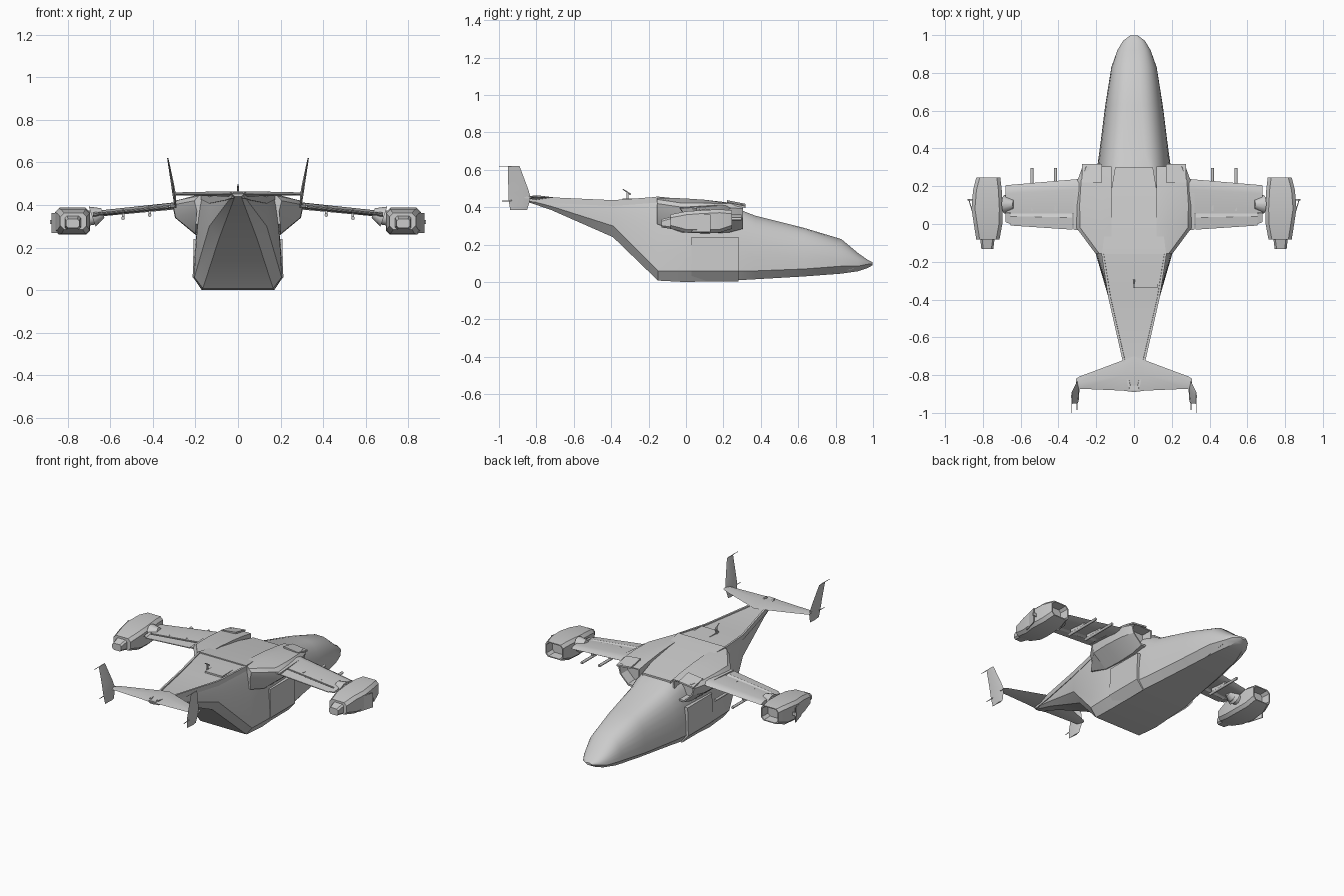
import bpy, bmesh, math
from mathutils import Vector

if "Cube" in bpy.data.objects:
    bpy.data.objects.remove(bpy.data.objects["Cube"])


def finish(name, bm, mirror=False, angle=28):
    bmesh.ops.remove_doubles(bm, verts=bm.verts, dist=1e-5)
    bmesh.ops.recalc_face_normals(bm, faces=bm.faces)
    me = bpy.data.meshes.new(name)
    bm.to_mesh(me)
    bm.free()
    me.shade_smooth()
    me.set_sharp_from_angle(angle=math.radians(angle))
    ob = bpy.data.objects.new(name, me)
    bpy.context.collection.objects.link(ob)
    if mirror:
        ob.modifiers.new("Mirror", 'MIRROR')
    return ob


def loft(name, rings, mirror=False, angle=28):
    """Skin a list of equal-length point rings and cap both ends."""
    bm = bmesh.new()
    vs = [[bm.verts.new(p) for p in r] for r in rings]
    n = len(vs[0])
    for a, b in zip(vs, vs[1:]):
        for i in range(n):
            j = (i + 1) % n
            bm.faces.new((a[i], a[j], b[j], b[i]))
    bm.faces.new(vs[0])
    bm.faces.new(vs[-1][::-1])
    return finish(name, bm, mirror, angle)


def box(name, x, y, z, mirror=False):
    rings = [[(x[0], yy, z[0]), (x[1], yy, z[0]), (x[1], yy, z[1]), (x[0], yy, z[1])] for yy in y]
    return loft(name, rings, mirror)


def tube(name, p, q, r1, r2, mirror=False, n=8):
    p, q = Vector(p), Vector(q)
    rot = (q - p).to_track_quat('Z', 'Y')
    circ = [Vector((math.cos(t), math.sin(t), 0)) for t in (2 * math.pi * i / n for i in range(n))]
    return loft(name, [[c + rot @ (v * r) for v in circ] for c, r in ((p, r1), (q, r2))], mirror, 50)


def recess(ring, y, s):
    """Shrunken copy of a ring placed at y, for hollow intakes."""
    c = sum((Vector(p) for p in ring), Vector()) / len(ring)
    out = [c + (Vector(p) - c) * s for p in ring]
    return [(p.x, y, p.z) for p in out]


# Fuselage: flat belly, chined lower sides, curved upper sides, flat deck
def hull_ring(y, zb, zt, wb, wm, zl, wt, cx, cz):
    half = [(wb, zb)]
    for i in range(9):
        t = i / 8
        a, b, c = (1 - t) ** 2, 2 * t * (1 - t), t * t
        half.append((a * wm + b * cx + c * wt, a * zl + b * cz + c * zt))
    return [(x, y, z) for x, z in half] + [(-x, y, z) for x, z in reversed(half)]


stations = [
    (.998, .09, .105, .008, .02, .097, .005, .02, .104),
    (.97, .075, .12, .03, .058, .095, .015, .055, .117),
    (.92, .058, .155, .05, .088, .085, .02, .088, .148),
    (.83, .045, .23, .08, .120, .085, .03, .122, .21),
    (.63, .03, .29, .11, .152, .07, .04, .155, .285),
    (.37, .015, .355, .145, .185, .06, .06, .188, .345),
    (.28, .010, .39, .16, .198, .06, .09, .197, .37),
    (.0, .0, .435, .17, .21, .06, .14, .20, .38),
    (-.15, .008, .452, .165, .205, .06, .165, .195, .35),
    (-.39, .24, .432, .09, .135, .30, .13, .137, .37),
    (-.72, .385, .446, .035, .056, .405, .055, .056, .43),
    (-.88, .44, .458, .015, .025, .447, .022, .025, .452)]
loft("fuselage", [hull_ring(*s) for s in stations], angle=32)

# Raised roof plate between the shoulders and hatch behind it
loft("roof_plate", [[(-w, y, z - .03), (w, y, z - .03), (w, y, z), (-w, y, z)]
                    for y, z, w in ((.30, .393, .10), (.0, .442, .15), (-.16, .458, .17))])
box("roof_hatch", (0, .125), (-.34, -.16), (.42, .446))

# Rails along the boom edges
loft("boom_rail", [[(x - .012, y, z - .025), (x + .006, y, z - .025), (x + .006, y, z + .006), (x - .006, y, z + .006)]
                   for x, y, z in ((.168, -.15, .45), (.13, -.39, .432), (.055, -.72, .447), (.025, -.86, .457))], True)

# Side doors lying over the chine
loft("side_door", [[(.165, y, .003), (.213, y, .06), (.208, y, .24), (.18, y, .24), (.18, y, .07), (.15, y, .02)]
                   for y in (.03, .28)], True)


# Shoulder engine housings with hollow front intakes
def shoulder(y, xo, zt, zo, zl, zb):
    return [(.12, y, zt), (.18, y, zt), (xo - .02, y, zo + .012), (xo, y, zo - .01),
            (xo - .012, y, zl), (.20, y, zb), (.12, y, zb)]


front = shoulder(.305, .272, .412, .402, .345, .285)
loft("shoulder_housing", [
    shoulder(-.155, .205, .45, .43, .37, .31), shoulder(-.02, .305, .448, .41, .34, .265),
    shoulder(.10, .308, .44, .41, .34, .26), shoulder(.23, .300, .425, .408, .34, .265),
    front, recess(front, .305, .86), recess(front, .24, .8)], True)
loft("intake_lip", [[(.17, y, z), (.275, y, z - .012), (.275, y, z - .002), (.17, y, z + .01)]
                    for y, z in ((.318, .408), (.22, .428))], True)


# Wings with separate drooped flaps
def foil(x, le, te, z, t):
    m = le - .3 * (le - te)
    return [(x, le, z), (x, le - .02, z + t * .35), (x, m, z + t * .5), (x, te, z + t * .15),
            (x, te, z - t * .15), (x, m, z - t * .5), (x, le - .02, z - t * .35)]


loft("wing", [foil(.27, .24, .055, .398, .034), foil(.68, .205, .055, .357, .028)], True)
loft("flap", [foil(.325, .062, -.03, .390, .018), foil(.655, .062, -.008, .357, .015)], True)
loft("wing_root", [foil(.27, .235, -.035, .398, .03), foil(.32, .232, -.03, .394, .03)], True)
loft("flap_end", [foil(.655, .08, .0, .358, .02), foil(.68, .08, .01, .355, .02)], True)

# Gun barrels and pylons under the wing
for i, (x, z) in enumerate(((.415, .352), (.54, .338))):
    tube(f"gun_barrel_{i}", (x, .05, z), (x, .297, z), .0085, .0085, True)
    box(f"gun_pylon_{i}", (x - .006, x + .006), (.07, .19), (z, z + .04), True)

# Tilt joint between wing and nacelle
tube("joint_cone", (.635, .105, .362), (.685, .105, .345), .024, .05, True, 12)
tube("joint_hub", (.66, .105, .345), (.72, .105, .335), .035, .035, True, 12)


# Nacelles: chamfered box sections, hollow at the front
def nacelle(y, xi, xo, zb, zt, c=.018):
    return [(xi + c, y, zb), (xo - c, y, zb), (xo, y, zb + c), (xo, y, zt - c),
            (xo - c, y, zt), (xi + c, y, zt), (xi, y, zt - c), (xi, y, zb + c)]


mouth = nacelle(.245, .708, .835, .285, .383)
loft("nacelle", [nacelle(-.082, .712, .835, .285, .362), nacelle(0, .697, .848, .264, .378),
                 nacelle(.08, .695, .860, .261, .384), nacelle(.18, .70, .852, .264, .389),
                 mouth, recess(mouth, .245, .88), recess(mouth, .19, .8)], True)
loft("nacelle_nozzle", [nacelle(-.07, .737, .815, .283, .352, .01),
                        nacelle(-.132, .745, .808, .292, .335, .01)], True)

# Slanted outer plate on each nacelle, with its bracket
loft("nacelle_plate", [[(x, y, .268), (x + .005, y, .268), (x + .005, y, .362), (x, y, .362)]
                       for x, y in ((.843, .03), (.872, .13))], True)
box("plate_bracket", (.845, .882), (.125, .132), (.31, .33), True)

# Tailplane
loft("tailplane", [[(x, a, .452), (x, (a + b) / 2, .452 + t), (x, b, .452), (x, (a + b) / 2, .452 - t)]
                   for x, a, b, t in ((0, -.70, -.89, .012), (.06, -.722, -.882, .012),
                                      (.29, -.808, -.872, .007), (.307, -.82, -.875, .006))], True)

# Tail fins, leaning outward
loft("tail_fin", [[(x, a, z), (x + t, (a * 2 + b) / 3, z), (x, b, z), (x - t, (a * 2 + b) / 3, z)]
                  for x, a, b, z, t in ((.293, -.85, -.94, .385, .004), (.30, -.83, -.95, .45, .008),
                                        (.308, -.845, -.95, .50, .007), (.33, -.89, -.952, .62, .003))], True)
tube("fin_tip_wick", (.329, -.93, .619), (.33, -1.0, .619), .0025, .0015, True, 5)
tube("fin_base_wick", (.30, -.93, .435), (.302, -.985, .433), .003, .002, True, 5)

# Small raked antenna on the roof
box("antenna_mast", (-.003, .003), (-.318, -.308), (.43, .482))
tube("antenna_blade", (0, -.295, .468), (0, -.338, .497), .005, .003, n=6)

# Nose probes
tube("nose_probe", (.09, .78, .045), (.075, .90, .075), .004, .004, True, 6)
